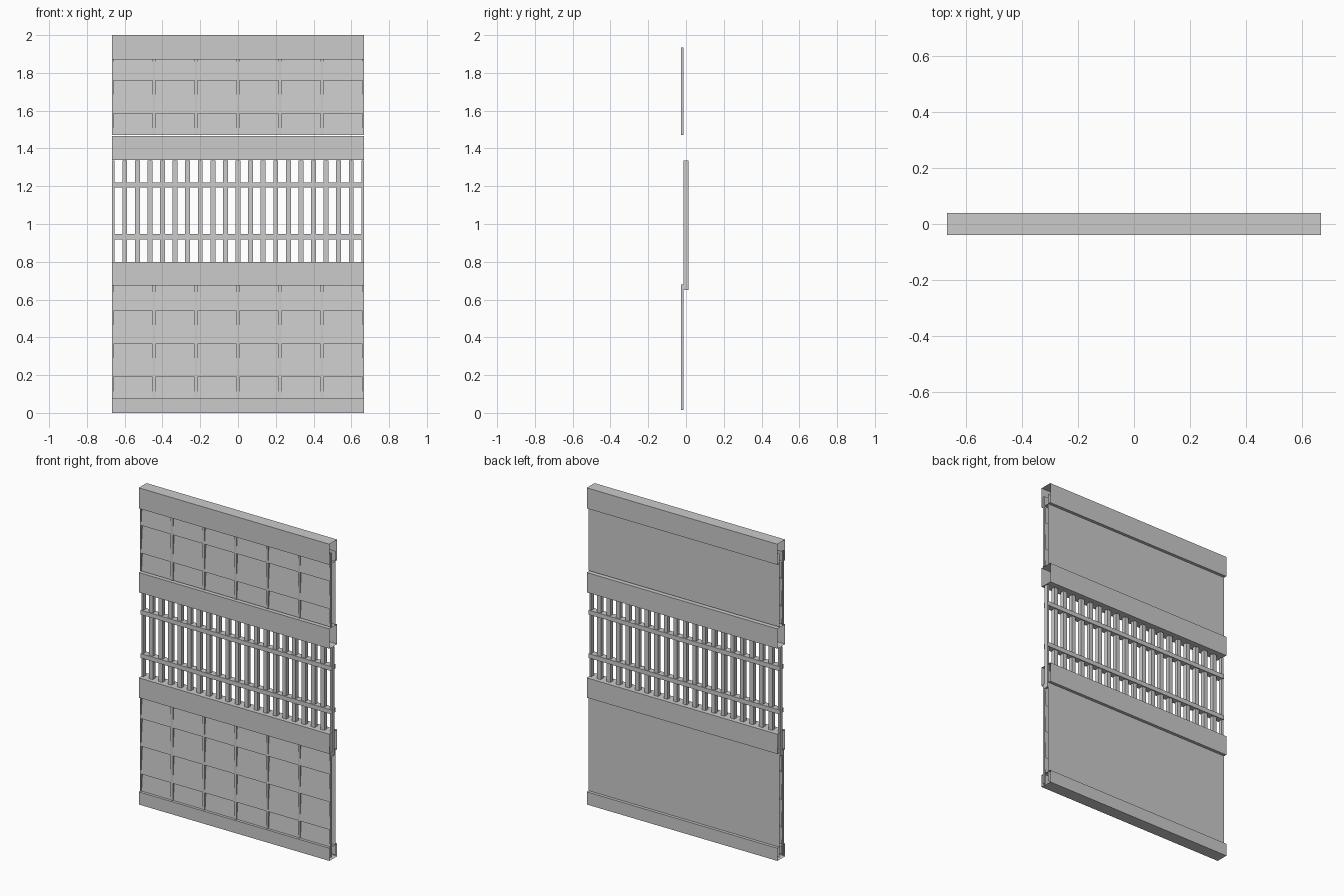
import bpy

if "Cube" in bpy.data.objects:
    bpy.data.objects.remove(bpy.data.objects["Cube"])

HALF_W = 0.666          # half width of the whole panel
HALF_D = 0.039          # half depth of the rails


def make_mesh(name, verts, faces):
    mesh = bpy.data.meshes.new(name)
    mesh.from_pydata(verts, [], faces)
    obj = bpy.data.objects.new(name, mesh)
    bpy.context.collection.objects.link(obj)
    return obj


def sweep_x(name, profile, closed):
    """Sweep a (y, z) profile across the full width, leaving the ends open."""
    n = len(profile)
    verts = [(x, y, z) for x in (-HALF_W, HALF_W) for y, z in profile]
    faces = [(i, n + i, n + (i + 1) % n, (i + 1) % n)
             for i in range(n if closed else n - 1)]
    return make_mesh(name, verts, faces)


def tube(name, y0, y1, z0, z1):
    return sweep_x(name, [(y0, z0), (y0, z1), (y1, z1), (y1, z0)], True)


def upright_row(name, count, width, y0, y1, z0, z1):
    """Evenly spaced uprights; the two end ones are cut in half at the edge."""
    verts, faces = [], []
    for i in range(count):
        c = -HALF_W + 2 * HALF_W * i / (count - 1)
        x0, x1 = max(c - width / 2, -HALF_W), min(c + width / 2, HALF_W)
        b = len(verts)
        verts += [(x, y, z) for z in (z0, z1)
                  for x, y in ((x0, y0), (x1, y0), (x1, y1), (x0, y1))]
        faces += [(b + k, b + (k + 1) % 4, b + 4 + (k + 1) % 4, b + 4 + k)
                  for k in range(4)]
        faces += [(b + 3, b + 2, b + 1, b), (b + 4, b + 5, b + 6, b + 7)]
    return make_mesh(name, verts, faces)


# Four hollow main rails, open at both ends
for name, z0, z1 in (("bottom_rail", 0.0, 0.08), ("lower_middle_rail", 0.675, 0.80),
                     ("upper_middle_rail", 1.34, 1.465), ("top_rail", 1.87, 2.0)):
    tube(name, -HALF_D, HALF_D, z0, z1)

# Two clad sections: sloping overlapped boards, battens and a flat back sheet
BOARD, Y_FRONT, Y_BACK = 0.175, -0.027, -0.013
for name, z0, z1, top in (("lower", 0.015, 0.68, 0.715), ("upper", 1.47, 1.935, 1.935)):
    profile = []
    while top > z0 + 0.01:
        low = max(top - BOARD, z0)
        t = (top - low) / BOARD
        high = min(top, z1)
        s = (top - high) / BOARD
        profile += [(Y_BACK + (Y_FRONT - Y_BACK) * s, high),
                    (Y_BACK + (Y_FRONT - Y_BACK) * t, low)]
        top = low
    sweep_x(name + "_boards", profile, False)
    upright_row(name + "_battens", 7, 0.015, Y_FRONT, Y_BACK, z0, z1)
    sweep_x(name + "_back_sheet", [(0.02, z0), (0.02, z1)], False)

# Open grille: square slats crossed by two deeper bars
upright_row("grille_slats", 21, 0.026, -0.013, 0.013, 0.65, 1.335)
for name, z in (("lower_cross_bar", 0.932), ("upper_cross_bar", 1.206)):
    tube(name, -0.02, 0.02, z - 0.014, z + 0.014)
